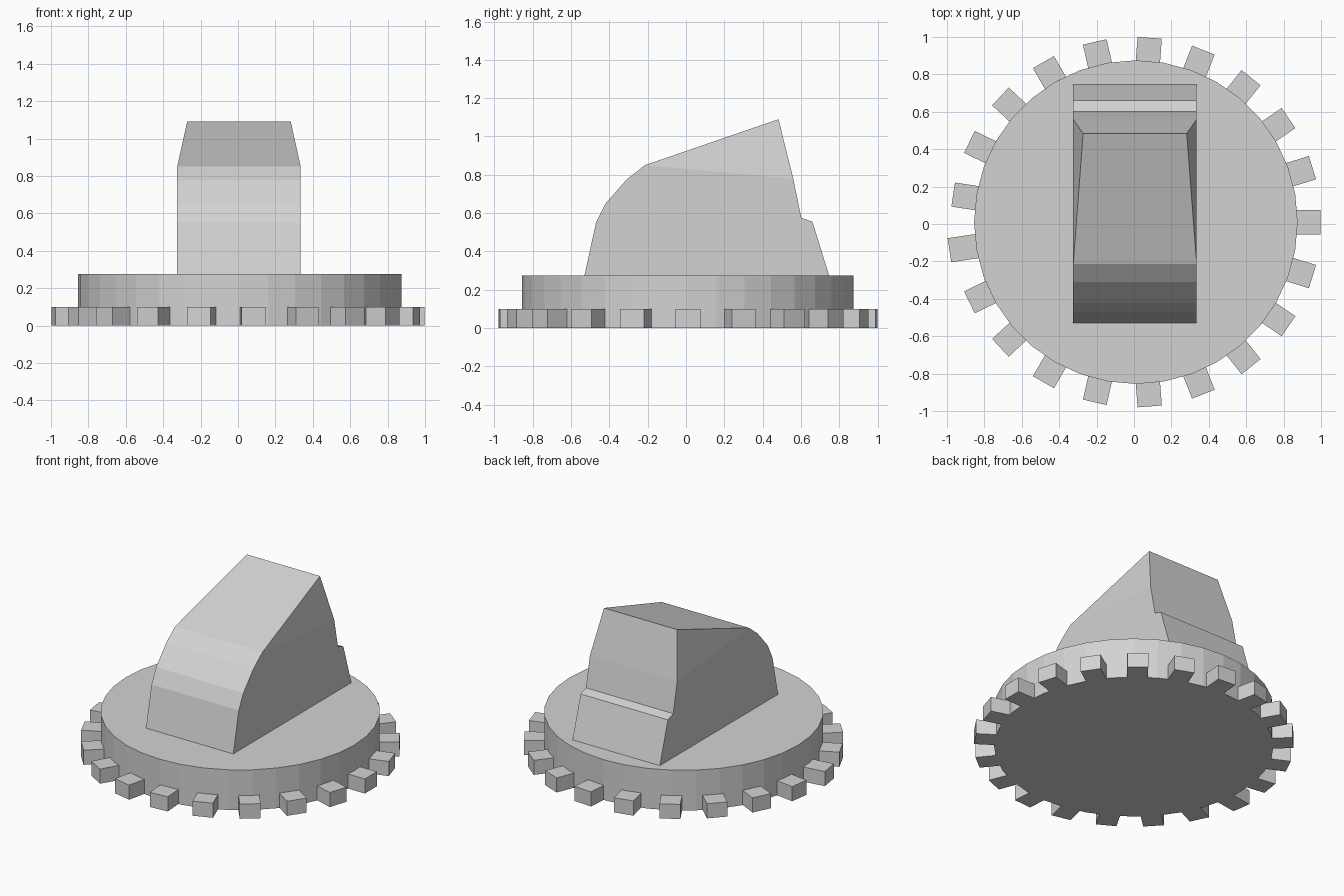
import bpy, bmesh, math
from mathutils import Matrix, Vector

if "Cube" in bpy.data.objects:
    bpy.data.objects.remove(bpy.data.objects["Cube"], do_unlink=True)

# Single plain grey material
grey = bpy.data.materials.new("light_grey")
grey.use_nodes = True
colour = (0.65, 0.65, 0.65, 1)
grey.diffuse_color = colour
grey.node_tree.nodes["Principled BSDF"].inputs["Base Color"].default_value = colour

CENTRE = Vector((0.01, 0.01, 0))
DISC_RADIUS, DISC_HEIGHT = 0.865, 0.275


def finish(name, bm):
    bmesh.ops.recalc_face_normals(bm, faces=bm.faces)
    mesh = bpy.data.meshes.new(name)
    bm.to_mesh(mesh)
    bm.free()
    mesh.materials.append(grey)
    obj = bpy.data.objects.new(name, mesh)
    bpy.context.collection.objects.link(obj)
    return obj


# Round base disc
bm = bmesh.new()
bmesh.ops.create_cone(bm, cap_ends=True, segments=36, radius1=DISC_RADIUS,
                      radius2=DISC_RADIUS, depth=DISC_HEIGHT,
                      matrix=Matrix.Translation(CENTRE + Vector((0, 0, DISC_HEIGHT / 2))))
finish("base_disc", bm)

# Ring of square teeth around the foot of the disc
TEETH, INNER, WIDTH, HEIGHT = 21, 0.84, 0.13, 0.1
bm = bmesh.new()
for i in range(TEETH):
    outer = 1.008 if i == 11 else 0.988
    place = (Matrix.Translation(CENTRE)
             @ Matrix.Rotation(math.tau * i / TEETH, 4, "Z")
             @ Matrix.Translation(((INNER + outer) / 2, 0, HEIGHT / 2))
             @ Matrix.Diagonal((outer - INNER, WIDTH, HEIGHT, 1)))
    bmesh.ops.create_cube(bm, size=1, matrix=place)
finish("rim_teeth", bm)

# Wedge-shaped grip: side profile (y, z) spanned across x, narrowed at the peak
profile = [(-0.53, 0.275), (-0.47, 0.55), (-0.42, 0.65), (-0.31, 0.775),
           (-0.215, 0.85), (0.483, 1.09), (0.56, 0.78), (0.602, 0.575),
           (0.66, 0.555), (0.747, 0.275)]
PEAK, MIDDLE, HALF, PEAK_HALF = 5, 0.005, 0.33, 0.277

bm = bmesh.new()
sides = []
for sign in (-1, 1):
    sides.append([bm.verts.new((MIDDLE + sign * (PEAK_HALF if i == PEAK else HALF), y, z))
                  for i, (y, z) in enumerate(profile)])
left, right = sides
for i in range(len(profile)):
    j = (i + 1) % len(profile)
    bm.faces.new((left[i], left[j], right[j], right[i]))
for side in sides:
    bm.faces.new(side[PEAK - 1:PEAK + 2])         # leaning upper cheek
    bm.faces.new(side[:PEAK] + side[PEAK + 1:])   # upright lower cheek
finish("wedge_grip", bm)
